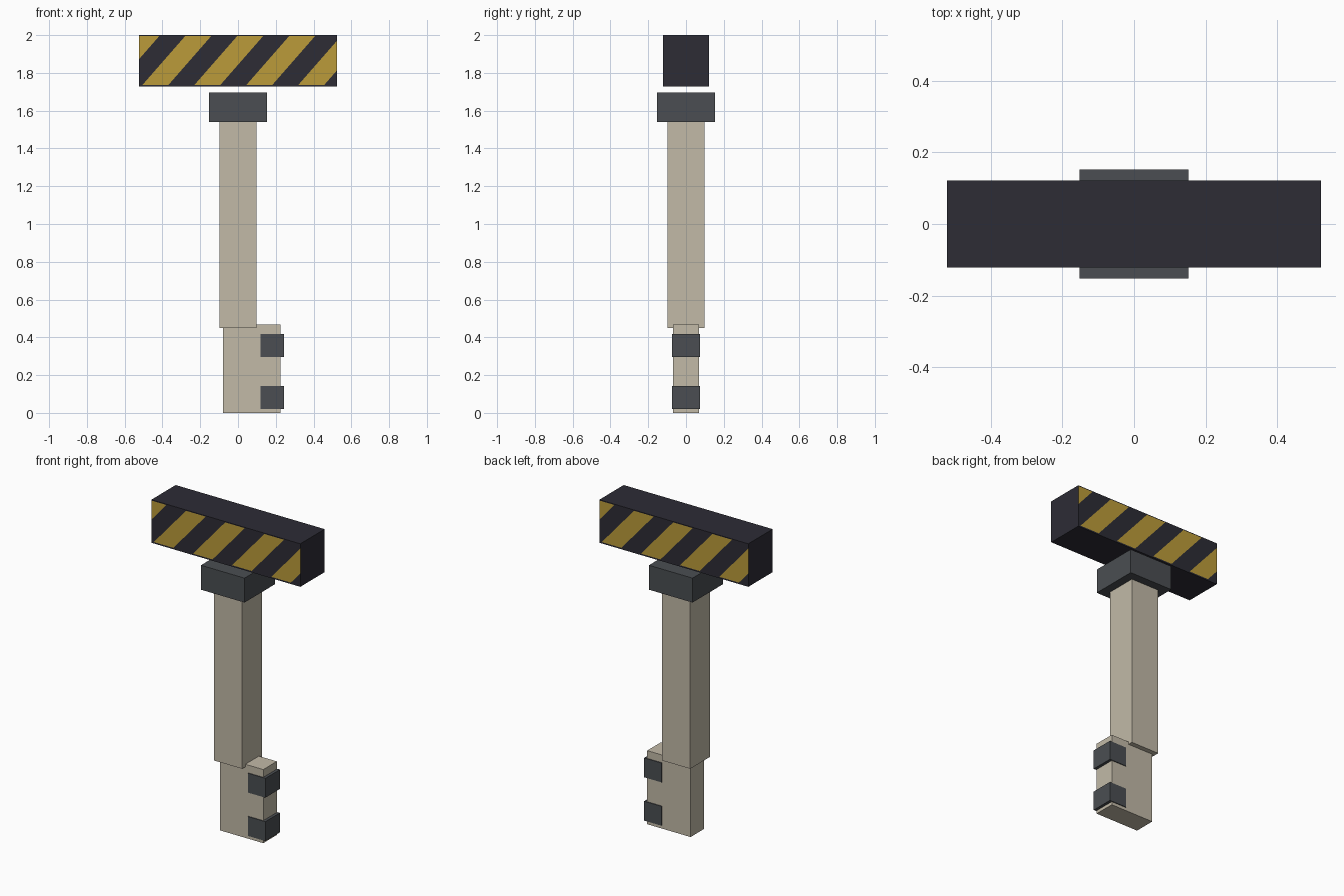
import bpy, bmesh
from mathutils import Vector

default = bpy.data.objects.get("Cube")
if default:
    bpy.data.objects.remove(default, do_unlink=True)


def material(name, rgb):
    m = bpy.data.materials.new(name)
    m.use_nodes = True
    m.diffuse_color = (*rgb, 1)
    bsdf = next(n for n in m.node_tree.nodes if n.type == 'BSDF_PRINCIPLED')
    bsdf.inputs["Base Color"].default_value = (*rgb, 1)
    bsdf.inputs["Roughness"].default_value = 0.8
    return m


beige = material("beige", (0.54, 0.49, 0.39))
grey = material("slate grey", (0.069, 0.076, 0.084))
dark = material("dark navy", (0.026, 0.025, 0.036))
gold = material("warning yellow", (0.50, 0.33, 0.042))


def box(name, x, y, z, mats, paint=None):
    """Box from (min, max) ranges, with optional face painting."""
    bm = bmesh.new()
    bmesh.ops.create_cube(bm, size=1)
    for v in bm.verts:
        v.co = [r[0] if c < 0 else r[1] for c, r in zip(v.co, (x, y, z))]
    bm.normal_update()
    if paint:
        paint(bm)
    me = bpy.data.meshes.new(name)
    bm.to_mesh(me)
    bm.free()
    for m in mats:
        me.materials.append(m)
    ob = bpy.data.objects.new(name, me)
    bpy.context.collection.objects.link(ob)
    return ob


# Striped bar: diagonal cuts on the front and back faces
BOTTOM, TOP = 1.727, 2.0
LOW, HIGH = BOTTOM + 0.009, TOP - 0.005
LEAN = 0.875            # sideways shift of a stripe per unit height
PERIOD = 0.275
START = -0.55           # left edge of the first stripe, at the top


def stripes(bm):
    for side in (-1, 1):
        def cut(co, no):
            faces = [f for f in bm.faces if f.normal.y * side > 0.5]
            geom = set(faces)
            for f in faces:
                geom.update(f.edges, f.verts)
            bmesh.ops.bisect_plane(bm, geom=list(geom), dist=1e-5,
                                   plane_co=co, plane_no=no)
            bm.normal_update()

        cut((0, 0, LOW), (0, 0, 1))
        cut((0, 0, HIGH), (0, 0, 1))
        for i in range(11):
            x = START + i * PERIOD / 2
            cut((-side * x, 0, TOP), Vector((-side, 0, -LEAN)).normalized())
        for f in bm.faces:
            if f.normal.y * side > 0.5:
                c = f.calc_center_median()
                across = -side * c.x + LEAN * (TOP - c.z) - START
                on = across % PERIOD < PERIOD / 2 and LOW < c.z < HIGH
                f.material_index = int(on)


box("striped_bar", (-0.523, 0.523), (-0.122, 0.122), (BOTTOM, TOP),
    [dark, gold], stripes)

# Collar and shaft
box("collar", (-0.153, 0.153), (-0.153, 0.153), (1.54, 1.695), [grey])
box("shaft", (-0.099, 0.099), (-0.099, 0.099), (0.45, 1.54), [beige])

# Blade with two clasps on its edge
box("blade", (-0.08, 0.225), (-0.068, 0.068), (0, 0.467), [beige])
for name, z in (("lower_clasp", 0.02), ("upper_clasp", 0.295)):
    box(name, (0.12, 0.243), (-0.073, 0.073), (z, z + 0.123), [grey])
